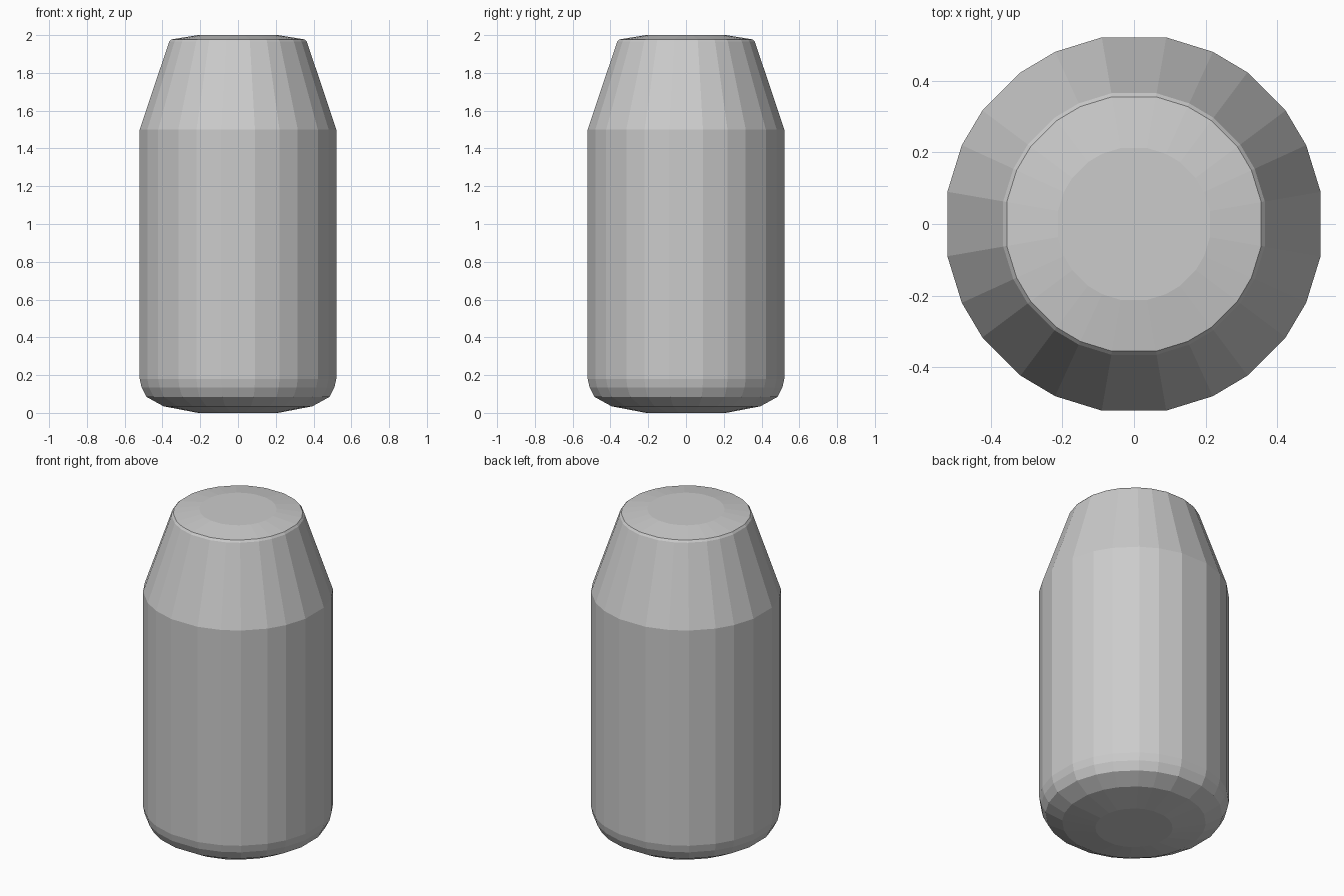
import bpy, bmesh
from math import cos, sin, radians

if "Cube" in bpy.data.objects:
    bpy.data.objects.remove(bpy.data.objects["Cube"])

# Uneven 24-sided outline: the same six angles repeat in every quadrant
ANGLES = [q * 90 + a for q in range(4) for a in (9.8, 24.6, 36.8, 53.2, 65.4, 80.2)]

# Side profile (radius, height): rounded base, straight wall, tapered shoulder, domed top
PROFILE = [(0.215, 0.0), (0.40, 0.035), (0.492, 0.085), (0.518, 0.135), (0.528, 0.18),
           (0.528, 1.50), (0.370, 1.965), (0.360, 1.977), (0.215, 2.0)]


def lathe(name, profile, angles):
    bm = bmesh.new()
    rings = [[bm.verts.new((r * cos(radians(a)), r * sin(radians(a)), z)) for a in angles]
             for r, z in profile]
    n = len(angles)
    for low, high in zip(rings, rings[1:]):
        for i in range(n):
            j = (i + 1) % n
            bm.faces.new((low[i], low[j], high[j], high[i]))
    # End caps
    bm.faces.new(rings[0][::-1])
    bm.faces.new(rings[-1])
    mesh = bpy.data.meshes.new(name)
    bm.to_mesh(mesh)
    bm.free()
    obj = bpy.data.objects.new(name, mesh)
    bpy.context.collection.objects.link(obj)
    return obj


# Single closed body
lathe("canister_body", PROFILE, ANGLES)
